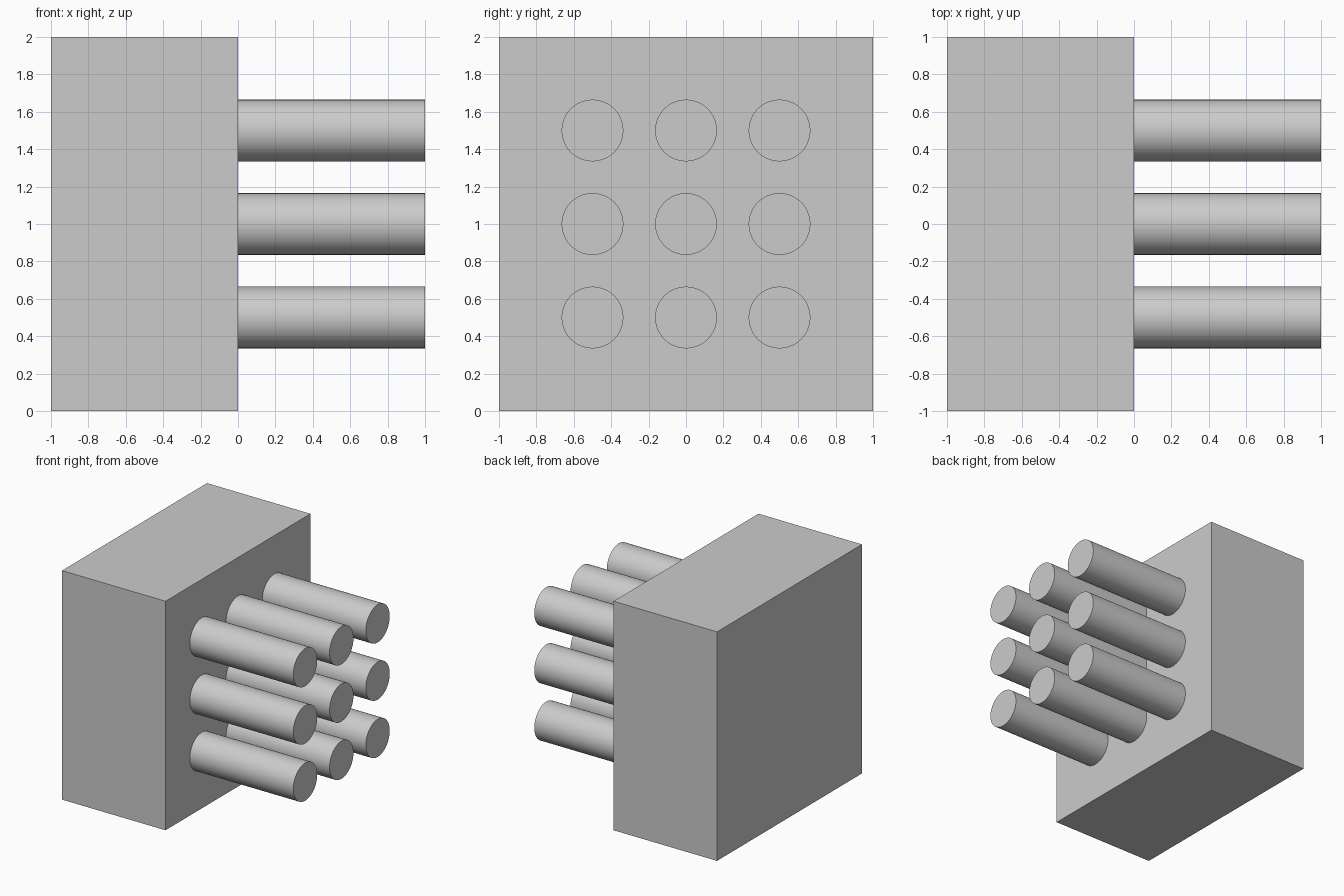
import bpy
import math

if "Cube" in bpy.data.objects:
    bpy.data.objects.remove(bpy.data.objects["Cube"])

grey = bpy.data.materials.new("light grey")
grey.diffuse_color = (0.6, 0.6, 0.6, 1)
grey.use_nodes = True
grey.node_tree.nodes["Principled BSDF"].inputs["Base Color"].default_value = grey.diffuse_color

# Block
bpy.ops.mesh.primitive_cube_add(size=1, location=(-0.5, 0, 1))
block = bpy.context.object
block.name = "block"
block.scale = (1, 2, 2)
bpy.ops.object.transform_apply(location=False, rotation=False, scale=True)
block.data.materials.append(grey)


def add_peg(row, col):
    """Round peg sticking out of the +x face."""
    bpy.ops.mesh.primitive_cylinder_add(
        vertices=64, radius=0.165, depth=1,
        location=(0.5, (col - 1) * 0.5, 0.5 + row * 0.5),
        rotation=(0, math.pi / 2, 0))
    peg = bpy.context.object
    peg.name = f"peg_{row + 1}_{col + 1}"
    peg.data.materials.append(grey)
    bpy.ops.object.shade_smooth_by_angle(angle=math.radians(30))


# Three by three grid of pegs
for row in range(3):
    for col in range(3):
        add_peg(row, col)
